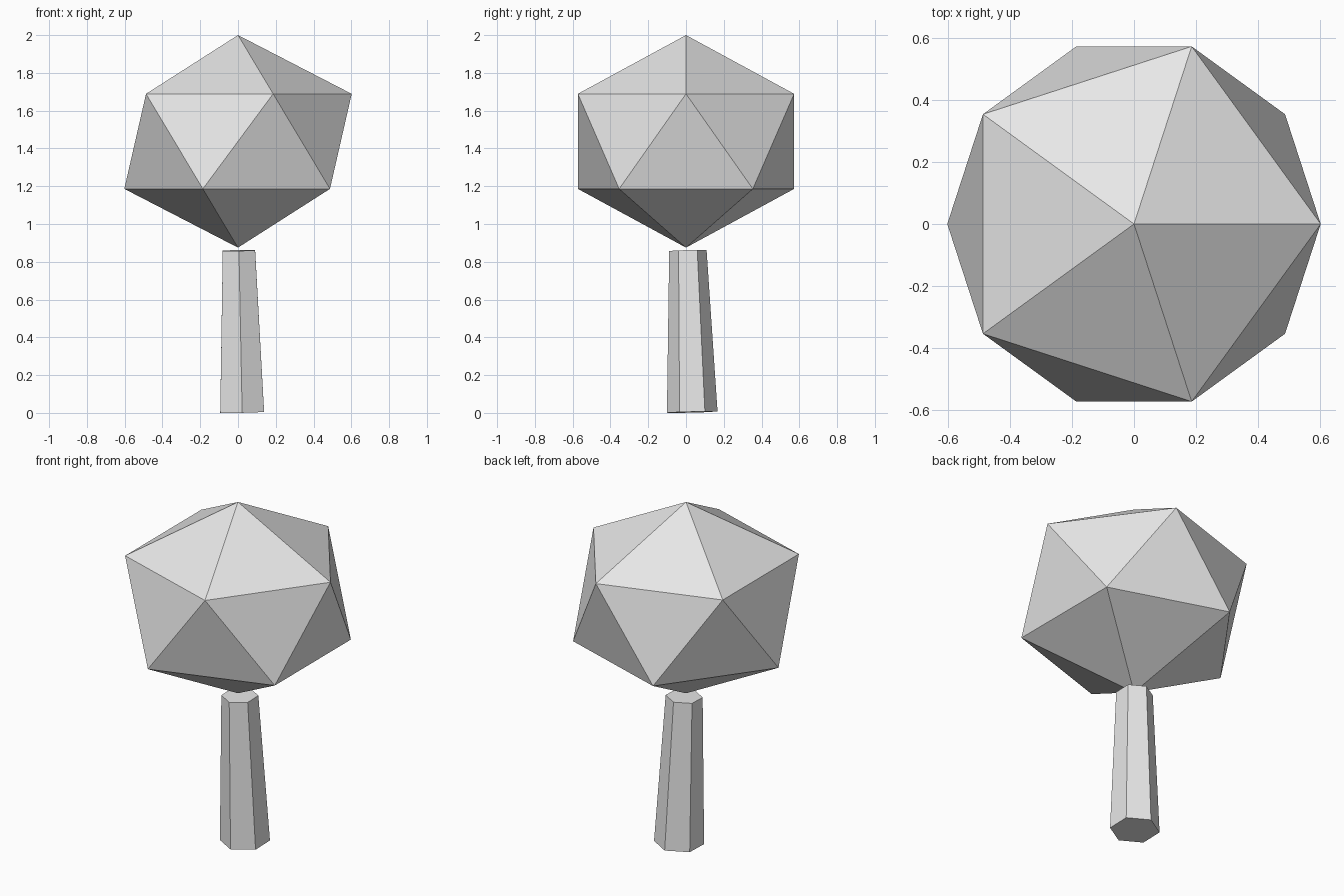
import bpy
from mathutils import Vector

if "Cube" in bpy.data.objects:
    bpy.data.objects.remove(bpy.data.objects["Cube"])

grey = bpy.data.materials.new("plain_grey")
grey.diffuse_color = (0.8, 0.8, 0.8, 1.0)
grey.use_nodes = True
grey.node_tree.nodes["Principled BSDF"].inputs["Base Color"].default_value = grey.diffuse_color


def finish(name):
    obj = bpy.context.object
    obj.name = name
    obj.data.materials.append(grey)
    return obj


# Crown: one icosahedron, wider than it is tall
bpy.ops.mesh.primitive_ico_sphere_add(subdivisions=1, radius=1, location=(0, 0, 1.4375))
crown = finish("crown")
crown.scale = (0.673, 0.673, 0.5625)

# Trunk: tapered hexagonal post, leaning slightly
base = Vector((0.022, 0.033, 0.004))
tip = Vector((0.005, 0.010, 0.860))
axis = tip - base
bpy.ops.mesh.primitive_cone_add(vertices=6, radius1=0.134, radius2=0.099,
                                depth=axis.length, location=(base + tip) / 2)
trunk = finish("trunk")
trunk.rotation_euler = Vector((0, 0, 1)).rotation_difference(axis).to_euler()
